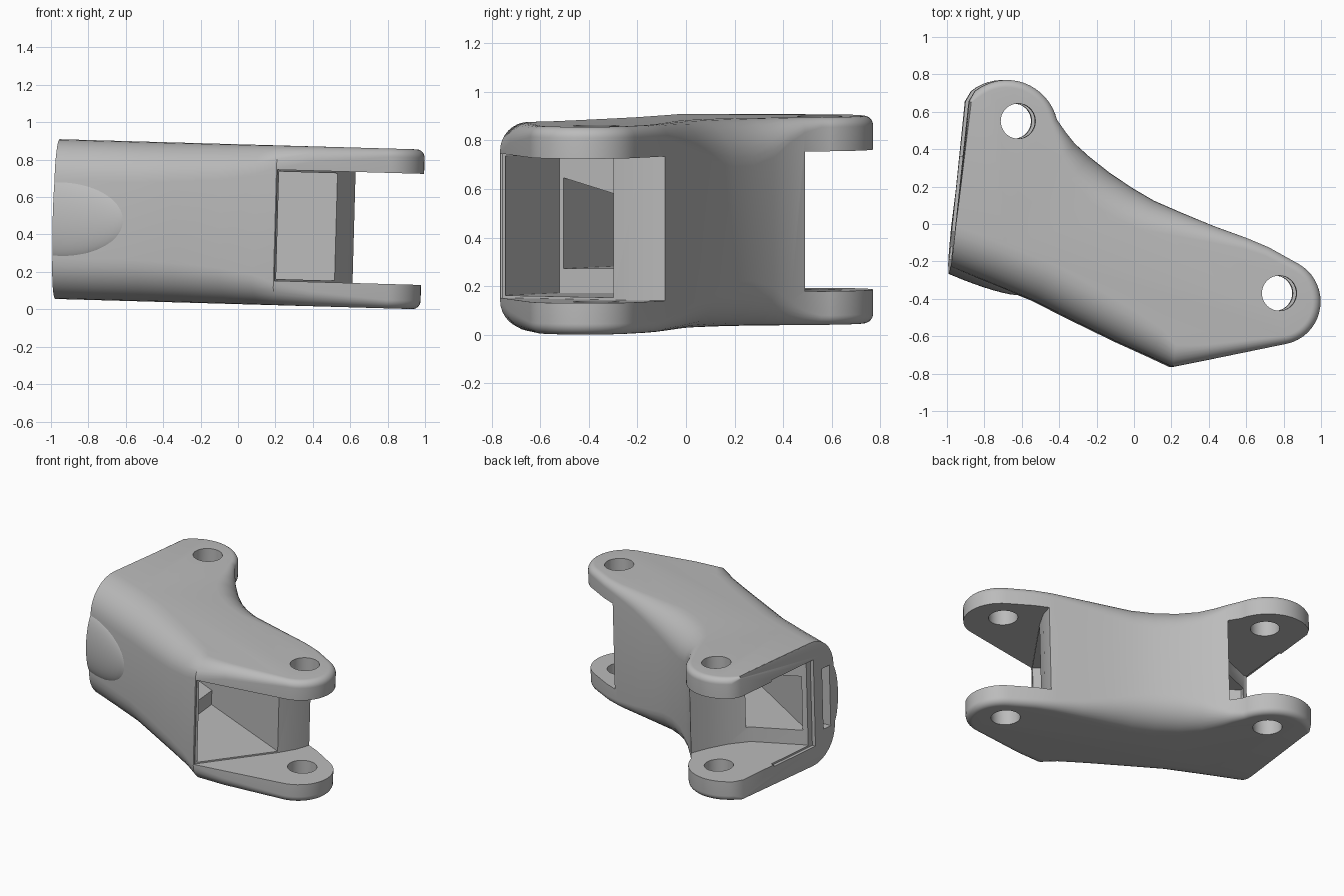
import bpy, bmesh, math
from mathutils import Vector, Matrix

if "Cube" in bpy.data.objects:
    bpy.data.objects.remove(bpy.data.objects["Cube"])

HALF = 0.427   # half height of the link
MID = 0.455    # height of the middle plane
TILT = 0.028   # slight lean of the whole part

grey = bpy.data.materials.new("plain grey")
grey.use_nodes = True
grey.diffuse_color = (0.5, 0.5, 0.5, 1)
grey.node_tree.nodes["Principled BSDF"].inputs["Base Color"].default_value = (0.5, 0.5, 0.5, 1)


def place(x, y, z):
    """Lean a point given relative to the middle plane."""
    return (x * 0.987 + TILT * z, y, MID + z - TILT * x)


def loft(name, rings):
    """Closed solid through a stack of equal rings."""
    bm = bmesh.new()
    rows = [[bm.verts.new(place(*p)) for p in ring] for ring in rings]
    n = len(rows[0])
    for a, b in zip(rows, rows[1:]):
        for i in range(n):
            j = (i + 1) % n
            bm.faces.new((a[i], a[j], b[j], b[i]))
    bm.faces.new(rows[0][::-1])
    bm.faces.new(rows[-1])
    bmesh.ops.recalc_face_normals(bm, faces=bm.faces)
    return add(name, bm)


def add(name, bm):
    mesh = bpy.data.meshes.new(name)
    bm.to_mesh(mesh)
    bm.free()
    ob = bpy.data.objects.new(name, mesh)
    bpy.context.collection.objects.link(ob)
    mesh.materials.append(grey)
    return ob


def prism(name, pts, half):
    return loft(name, [[(x, y, z) for x, y in pts] for z in (-half, half)])


def arc(cx, cy, r, a0, a1, n):
    angles = [math.radians(a0 + (a1 - a0) * i / n) for i in range(n + 1)]
    return [(cx + r * math.cos(a), cy + r * math.sin(a)) for a in angles]


def carve(ob, cutters):
    """Cut away the helpers, keep the result and drop the helpers."""
    for c in cutters:
        m = ob.modifiers.new(c.name, 'BOOLEAN')
        m.operation, m.solver, m.object = 'DIFFERENCE', 'EXACT', c
    dg = bpy.context.evaluated_depsgraph_get()
    mesh = bpy.data.meshes.new_from_object(ob.evaluated_get(dg))
    ob.modifiers.clear()
    ob.data = mesh
    mesh.materials.clear()
    mesh.materials.append(grey)
    for p in mesh.polygons:
        p.material_index = 0


def smooth(ob):
    bpy.ops.object.select_all(action='DESELECT')
    ob.select_set(True)
    bpy.context.view_layer.objects.active = ob
    bpy.ops.object.shade_smooth_by_angle(angle=math.radians(32))


# Outline of the link from above: x, y and the rounding of the rim there
front = [(-1.0, -0.23, 0.22), (-0.8, -0.31, 0.22), (-0.55, -0.41, 0.22), (-0.35, -0.51, 0.21),
         (-0.1, -0.63, 0.19), (0.08, -0.71, 0.16), (0.2, -0.765, 0.12), (0.4, -0.725, 0.08)]
right_lug = [(x, y, 0.045) for x, y in arc(0.77, -0.415, 0.23, -78, 62, 18)]
back = [(0.72, -0.125, 0.05), (0.6, -0.075, 0.06), (0.42, -0.01, 0.09), (0.25, 0.06, 0.13),
        (0.1, 0.125, 0.17), (-0.02, 0.195, 0.19), (-0.14, 0.275, 0.19), (-0.25, 0.36, 0.16),
        (-0.33, 0.43, 0.1), (-0.38, 0.49, 0.06)]
left_lug = [(x, y, 0.04) for x, y in arc(-0.7, 0.49, 0.28, 14, 128, 16)]
outline = front + right_lug + back + left_lug + [(-0.905, 0.655, 0.015)]


def inward(i):
    """Direction in which the rim rounds off at an outline point."""
    if i == 0:
        return Vector((0.1, 0.99))      # stay in the flat end
    a, p, b = (Vector(outline[(i + k) % len(outline)][:2]) for k in (-1, 0, 1))
    d = (p - a).normalized() + (b - p).normalized()
    return Vector((-d.y, d.x)).normalized()


dirs = [inward(i) for i in range(len(outline))]


def rim(angle, sign):
    ring = []
    for (x, y, r), d in zip(outline, dirs):
        s = r * (1 - math.cos(angle))
        ring.append((x + d.x * s, y + d.y * s, sign * (HALF - r + r * math.sin(angle))))
    return ring


steps = [math.pi / 2 * i / 8 for i in range(9)]
body = loft("link_body", [rim(a, -1) for a in reversed(steps)] + [rim(a, 1) for a in steps])

# Fork gaps at both ends, the passage between them, pin holes and the end slot
cutters = [
    prism("right_fork_gap", [(0.205, -0.95), (0.205, -0.755), (0.53, -0.3), (0.6, -0.18),
                             (0.64, -0.05), (0.7, 0.15), (1.3, 0.15), (1.3, -0.95)], 0.297),
    prism("wide_passage", [(0.21, -0.745), (0.56, -0.5), (0.535, -0.3), (-0.2, 0.0),
                           (-0.15, -0.52)], 0.287),
    prism("narrow_passage", [(0.0, -0.6), (0.0, -0.09), (-0.2, 0.0), (-0.6, 0.17),
                             (-0.75, 0.3), (-0.9, 0.1), (-0.92, -0.02)], 0.187),
    prism("left_fork_gap", [(-1.2, 0.0), (-0.93, 0.0), (-0.6, 0.14), (-0.5, 0.25), (-0.43, 0.37),
                            (-0.375, 0.5), (-0.3, 1.0), (-1.2, 1.0)], 0.288),
    prism("end_recess", [(-1.2, -0.04), (-0.955, -0.04), (-0.915, 0.36), (-1.2, 0.36)], 0.3),
    prism("right_pin_hole", arc(0.775, -0.37, 0.094, 0, 350, 35), 0.7),
    prism("left_pin_hole", arc(-0.64, 0.55, 0.094, 0, 350, 35), 0.7),
]
slot = prism("end_slot", [(-1.2, -0.19), (-0.9, -0.19), (-0.9, -0.12), (-1.2, -0.12)], 0.21)
carve(body, cutters + [slot])
smooth(body)

# Low oval swelling on the front, cut flat at the end face
bm = bmesh.new()
bmesh.ops.create_uvsphere(bm, u_segments=40, v_segments=24, radius=1)
bm.transform(Matrix.Translation((-0.97, -0.205, 0)) @ Matrix.Rotation(math.radians(-23), 4, 'Z')
             @ Matrix.Diagonal((0.42, 0.07, 0.225, 1)))
cut = bmesh.ops.bisect_plane(bm, geom=bm.verts[:] + bm.edges[:] + bm.faces[:],
                             plane_co=(-1.0, -0.23, 0), plane_no=(-0.994, 0.107, 0), clear_outer=True)
bmesh.ops.holes_fill(bm, edges=[e for e in bm.edges if e.is_boundary])
for v in bm.verts:
    v.co = place(*v.co)
swelling = add("front_swelling", bm)
carve(swelling, [slot])
smooth(swelling)

for c in cutters + [slot]:
    bpy.data.objects.remove(c)
